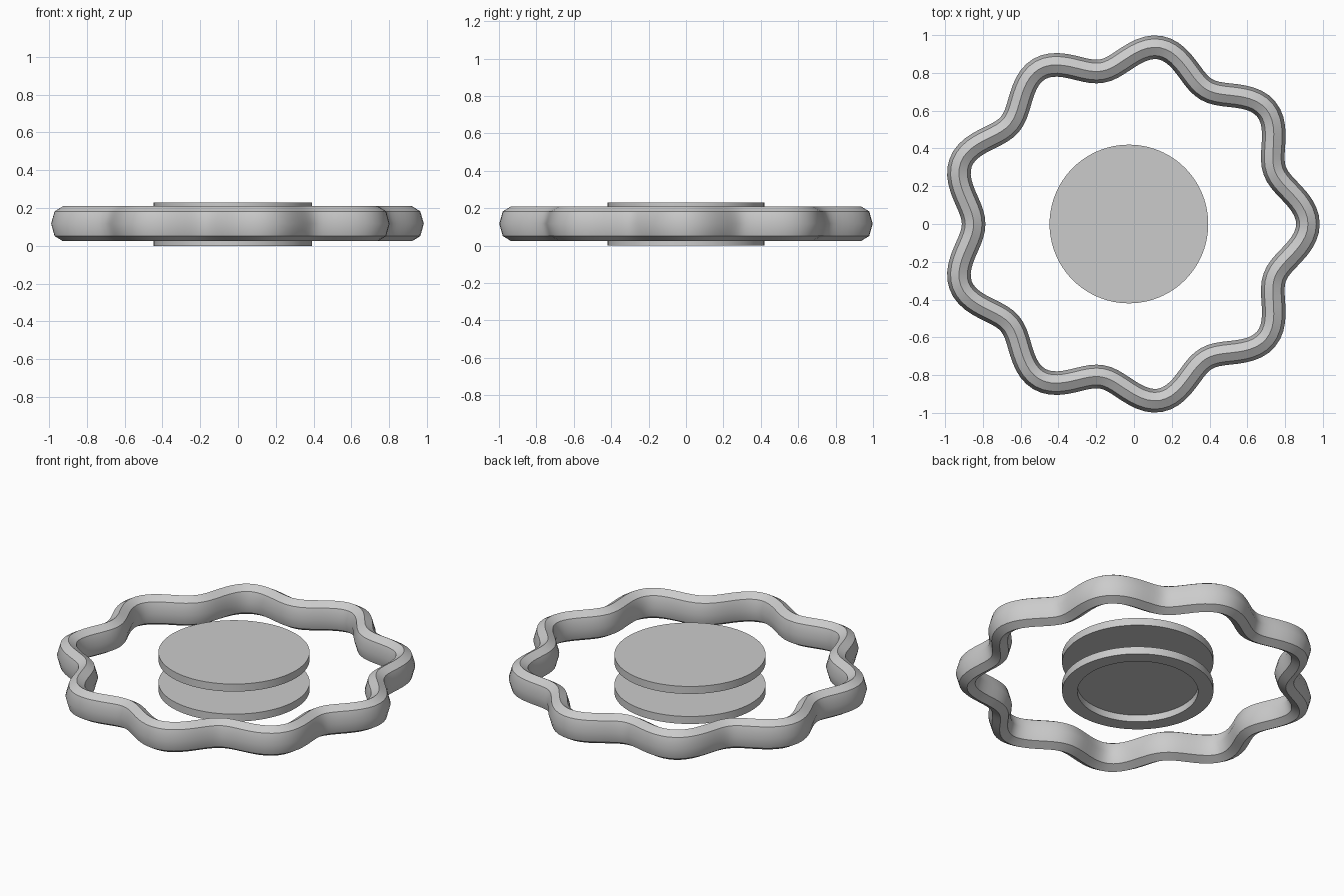
import bpy, bmesh, math
from mathutils import Vector

cube = bpy.data.objects.get("Cube")
if cube:
    bpy.data.objects.remove(cube, do_unlink=True)

CENTRE_X = -0.027
MID_Z = 0.117

grey = bpy.data.materials.new("plain_grey")
grey.use_nodes = True
grey.diffuse_color = (0.6, 0.6, 0.6, 1)
grey.node_tree.nodes["Principled BSDF"].inputs["Base Color"].default_value = (0.6, 0.6, 0.6, 1)


def finish(bm, name, angle):
    bmesh.ops.recalc_face_normals(bm, faces=bm.faces)
    mesh = bpy.data.meshes.new(name)
    bm.to_mesh(mesh)
    bm.free()
    mesh.materials.append(grey)
    obj = bpy.data.objects.new(name, mesh)
    bpy.context.collection.objects.link(obj)
    bpy.ops.object.select_all(action='DESELECT')
    obj.select_set(True)
    bpy.context.view_layer.objects.active = obj
    bpy.ops.object.shade_smooth_by_angle(angle=math.radians(angle))
    return obj


# Wavy outer ring: an eight-sided oval swept along a nine-lobed path
def path_point(t):
    r = 0.885 + 0.063 * math.cos(9 * t)
    return Vector((CENTRE_X + r * math.cos(t), r * math.sin(t), MID_Z))


def wavy_ring(steps=180, sides=8, half_width=0.0625, half_height=0.0925):
    bm = bmesh.new()
    loops = []
    for i in range(steps):
        t = math.tau * i / steps
        tangent = (path_point(t + 0.001) - path_point(t - 0.001)).normalized()
        outward = Vector((tangent.y, -tangent.x, 0))
        loop = []
        for k in range(sides):
            a = math.tau * k / sides
            offset = outward * half_width * math.cos(a)
            offset.z = half_height * math.sin(a)
            loop.append(bm.verts.new(path_point(t) + offset))
        loops.append(loop)
    for i in range(steps):
        a, b = loops[i], loops[(i + 1) % steps]
        for k in range(sides):
            n = (k + 1) % sides
            bm.faces.new((a[k], b[k], b[n], a[n]))
    return finish(bm, "wavy_ring", 40)


# Round plates, optionally with a recess in the underside
def plate(name, bottom, recess=False, radius=0.42, thick=0.046):
    bm = bmesh.new()
    bmesh.ops.create_cone(bm, cap_ends=True, segments=96, radius1=radius,
                          radius2=radius, depth=thick)
    bmesh.ops.translate(bm, verts=bm.verts, vec=(CENTRE_X, 0, bottom + thick / 2))
    if recess:
        base = min(bm.faces, key=lambda f: f.calc_center_median().z)
        bmesh.ops.inset_region(bm, faces=[base], thickness=0.085)
        rim = bmesh.ops.extrude_discrete_faces(bm, faces=[base])["faces"][0]
        bmesh.ops.translate(bm, verts=rim.verts, vec=(0, 0, 0.042))
    return finish(bm, name, 30)


wavy_ring()
plate("upper_plate", 0.184)
plate("lower_plate", 0.0, recess=True)
